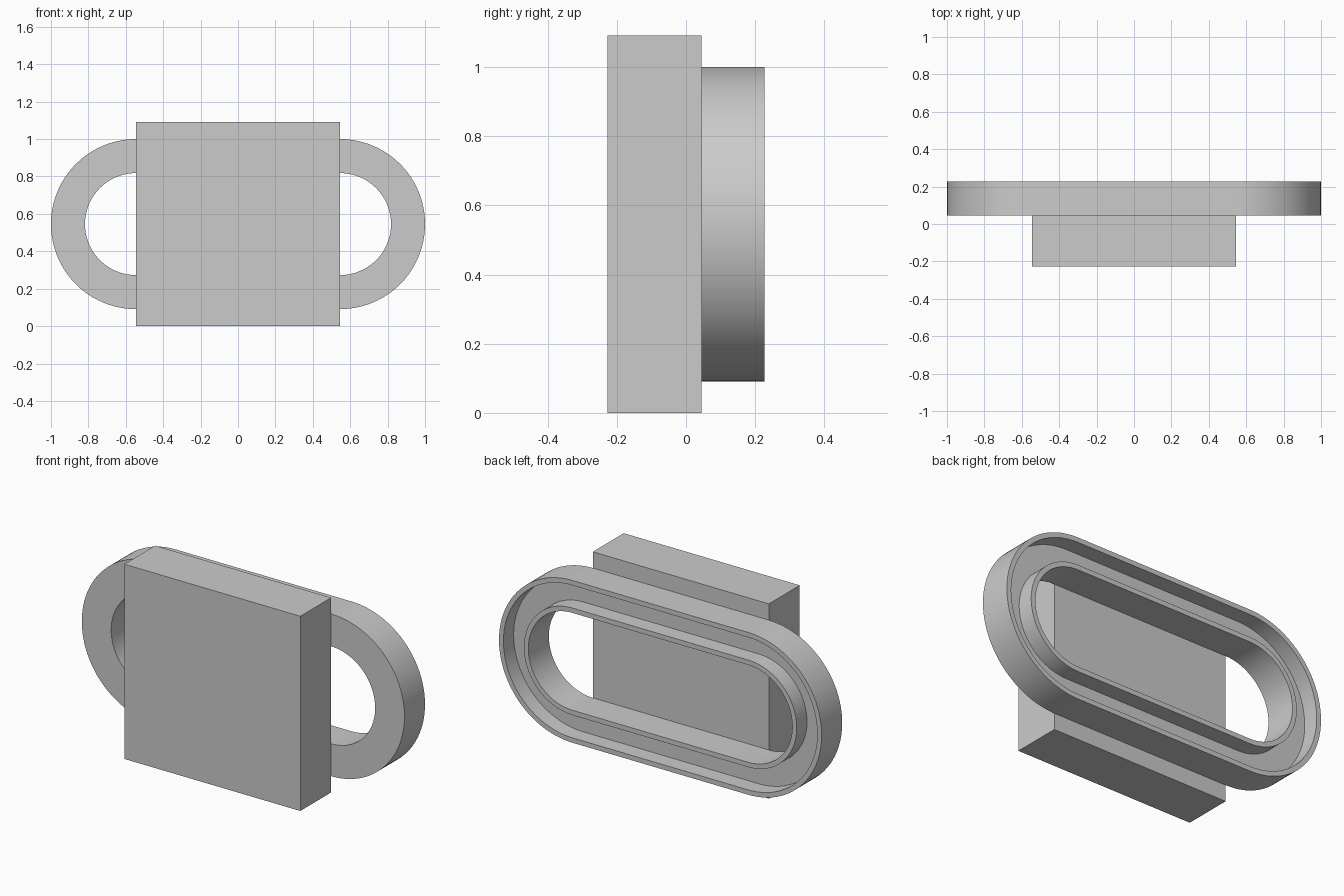
import bpy
import bmesh
from math import cos, sin, pi

cube = bpy.data.objects.get("Cube")
if cube:
    bpy.data.objects.remove(cube, do_unlink=True)

U = 1 / 11                      # design unit
CENTRE_Z = 6 * U
ARC_STEPS = 48

grey = bpy.data.materials.new("plain grey")
grey.use_nodes = True
grey.diffuse_color = (0.6, 0.6, 0.6, 1)
grey.node_tree.nodes["Principled BSDF"].inputs["Base Color"].default_value = (0.6, 0.6, 0.6, 1)


def add_object(name, bm):
    bmesh.ops.recalc_face_normals(bm, faces=bm.faces)
    mesh = bpy.data.meshes.new(name)
    bm.to_mesh(mesh)
    bm.free()
    mesh.materials.append(grey)
    obj = bpy.data.objects.new(name, mesh)
    bpy.context.collection.objects.link(obj)
    return obj


def stadium(radius):
    """Outline of two half circles joined by straight sides, as (x, z)."""
    points = []
    for side in (1, -1):
        for i in range(ARC_STEPS + 1):
            a = pi * i / ARC_STEPS - pi / 2
            points.append((side * (6 * U + radius * cos(a)),
                           CENTRE_Z + side * radius * sin(a)))
    return points


# Square block at the front
bm = bmesh.new()
bmesh.ops.create_cube(bm, size=1)
bmesh.ops.scale(bm, vec=(12 * U, 3 * U, 12 * U), verts=bm.verts)
bmesh.ops.translate(bm, vec=(0, -U, CENTRE_Z), verts=bm.verts)
add_object("front_block", bm)

# Oblong ring with a channel in its back: a closed profile swept round the outline
front, back, floor = 0.5 * U, 2.5 * U, 1.5 * U
outer, inner, wall = 5 * U, 3 * U, 0.3 * U
profile = [(outer, front), (outer, back), (outer - wall, back), (outer - wall, floor),
           (inner + wall, floor), (inner + wall, back), (inner, back), (inner, front)]
bm = bmesh.new()
loops = [[bm.verts.new((x, y, z)) for x, z in stadium(r)] for r, y in profile]
for a, b in zip(loops, loops[1:] + loops[:1]):
    n = len(a)
    for i in range(n):
        j = (i + 1) % n
        bm.faces.new((a[i], a[j], b[j], b[i]))
ring = add_object("channelled_ring", bm)

bpy.ops.object.select_all(action="DESELECT")
ring.select_set(True)
bpy.context.view_layer.objects.active = ring
bpy.ops.object.shade_smooth_by_angle(angle=pi / 6)
